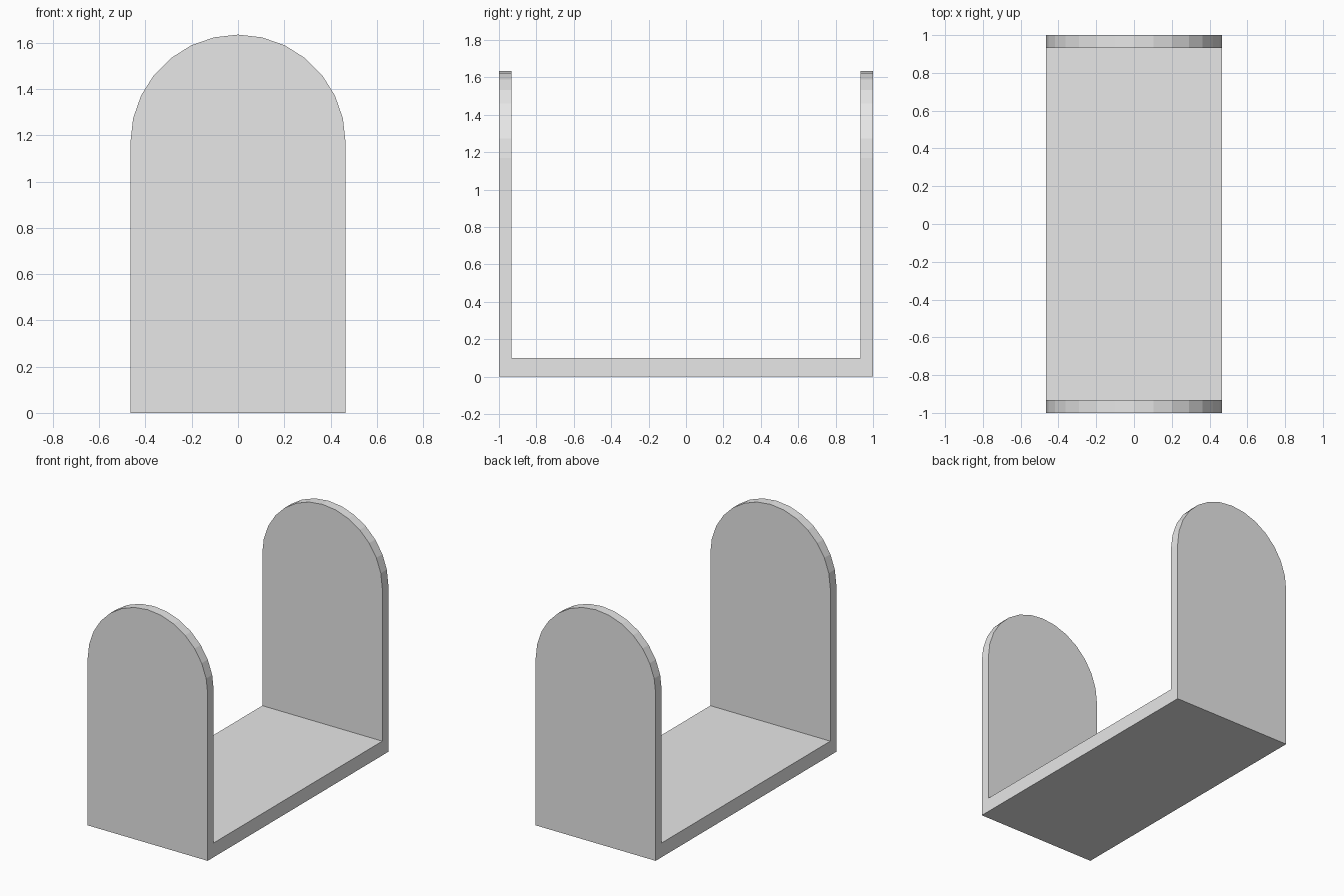
import bpy
import bmesh
from math import cos, sin, pi
from mathutils import Vector

if "Cube" in bpy.data.objects:
    bpy.data.objects.remove(bpy.data.objects["Cube"], do_unlink=True)

HALF_WIDTH, HALF_LENGTH = 0.465, 1.0
WALL, FLOOR = 0.067, 0.1
SPRING = 1.17            # height where the rounded top begins
TOP = SPRING + HALF_WIDTH
ARC_STEPS = 14

grey = bpy.data.materials.new("light grey")
grey.use_nodes = True
grey.diffuse_color = (0.8, 0.8, 0.8, 1)
grey.node_tree.nodes["Principled BSDF"].inputs["Base Color"].default_value = grey.diffuse_color


def prism(name, outline, depth):
    """Extrude a closed outline of 3D points along the depth vector."""
    bm = bmesh.new()
    face = bm.faces.new([bm.verts.new(p) for p in outline])
    ext = bmesh.ops.extrude_face_region(bm, geom=[face], use_keep_orig=True)
    moved = [g for g in ext["geom"] if isinstance(g, bmesh.types.BMVert)]
    bmesh.ops.translate(bm, verts=moved, vec=Vector(depth))
    bmesh.ops.recalc_face_normals(bm, faces=bm.faces)
    mesh = bpy.data.meshes.new(name)
    bm.to_mesh(mesh)
    bm.free()
    mesh.materials.append(grey)
    obj = bpy.data.objects.new(name, mesh)
    bpy.context.collection.objects.link(obj)
    return obj


# U-shaped holder: base with a wall at each end, wider than needed
inner = HALF_LENGTH - WALL
u_profile = [(-HALF_LENGTH, 0), (HALF_LENGTH, 0), (HALF_LENGTH, TOP + 0.1), (inner, TOP + 0.1),
             (inner, FLOOR), (-inner, FLOOR), (-inner, TOP + 0.1), (-HALF_LENGTH, TOP + 0.1)]
holder = prism("base_with_rounded_end_walls", [(-0.6, y, z) for y, z in u_profile], (1.2, 0, 0))

# Arched block that trims the sides and rounds the wall tops
angles = [pi * i / ARC_STEPS for i in range(ARC_STEPS + 1)]
arch = [(HALF_WIDTH * cos(a), SPRING + HALF_WIDTH * sin(a)) for a in angles]
arch += [(-HALF_WIDTH, -0.2), (HALF_WIDTH, -0.2)]
cutter = prism("arch_trimmer", [(x, -1.2, z) for x, z in arch], (0, 2.4, 0))
cutter.hide_render = True

trim = holder.modifiers.new("arch trim", "BOOLEAN")
trim.operation = "INTERSECT"
trim.solver = "EXACT"
trim.object = cutter

# Apply the trim and drop the helper
bpy.context.view_layer.objects.active = holder
holder.select_set(True)
bpy.ops.object.modifier_apply(modifier=trim.name)
bpy.data.objects.remove(cutter, do_unlink=True)
